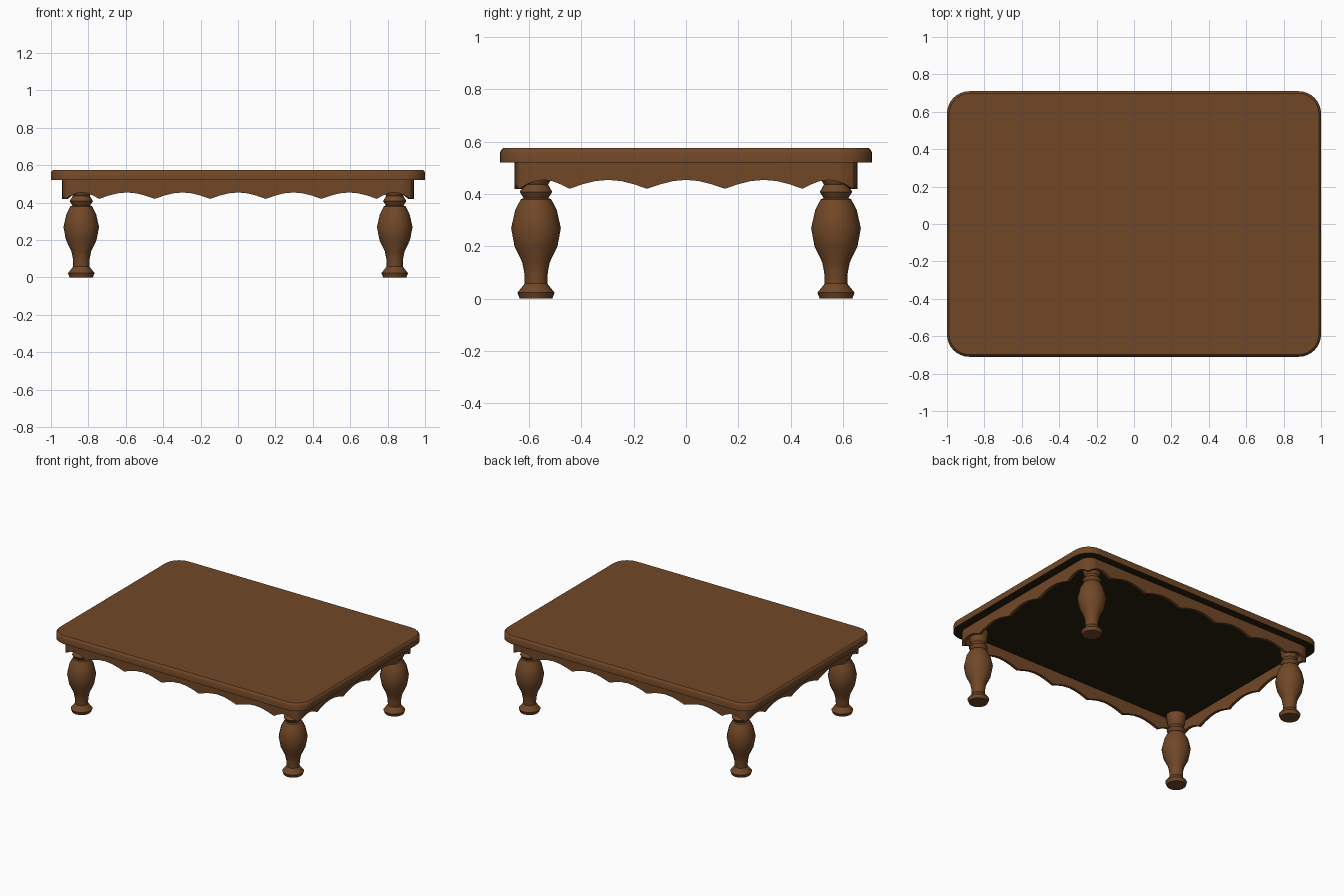
import bpy, bmesh, math

if "Cube" in bpy.data.objects:
    bpy.data.objects.remove(bpy.data.objects["Cube"])


def make_material(name, rgb):
    m = bpy.data.materials.new(name)
    m.diffuse_color = (*rgb, 1)
    m.use_nodes = True
    m.node_tree.nodes["Principled BSDF"].inputs["Base Color"].default_value = m.diffuse_color
    return m


wood = make_material("brown wood", (0.165, 0.064, 0.0205))
dark = make_material("dark underside", (0.022, 0.014, 0.004))


def finish(name, bm, mats, angle=30):
    bmesh.ops.recalc_face_normals(bm, faces=bm.faces)
    me = bpy.data.meshes.new(name)
    bm.to_mesh(me)
    bm.free()
    ob = bpy.data.objects.new(name, me)
    bpy.context.collection.objects.link(ob)
    for m in mats:
        me.materials.append(m)
    bpy.ops.object.select_all(action='DESELECT')
    ob.select_set(True)
    bpy.context.view_layer.objects.active = ob
    bpy.ops.object.shade_smooth_by_angle(angle=math.radians(angle))
    return ob


def rounded_rect(hx, hy, r, segs):
    pts = []
    for k, (sx, sy) in enumerate([(1, 1), (-1, 1), (-1, -1), (1, -1)]):
        for i in range(segs + 1):
            a = math.pi / 2 * (k + i / segs)
            pts.append((sx * (hx - r) + r * math.cos(a), sy * (hy - r) + r * math.sin(a)))
    return pts


def loft(bm, rings, closed=False):
    n = len(rings[0])
    pairs = list(zip(rings, rings[1:])) + ([(rings[-1], rings[0])] if closed else [])
    for a, b in pairs:
        for i in range(n):
            j = (i + 1) % n
            bm.faces.new((a[i], a[j], b[j], b[i]))


# Tabletop: rounded slab with a softened upper edge and dark underside
bm = bmesh.new()
rings = []
for z, d in [(0.521, 0), (0.559, 0), (0.568, 0.004), (0.575, 0.012)]:
    rings.append([bm.verts.new((x, y, z)) for x, y in rounded_rect(1 - d, 0.71 - d, 0.12 - d, 8)])
loft(bm, rings)
bm.faces.new(rings[-1])
bm.faces.new(rings[0])
bmesh.ops.recalc_face_normals(bm, faces=bm.faces)
for f in bm.faces:
    f.material_index = 1 if f.normal.z < -0.9 else 0
finish("tabletop", bm, [wood, dark])

# Apron: thin scalloped band following a rounded rectangle, cusps at the corners
HX, HY, R, THICK, PITCH = 0.94, 0.655, 0.06, 0.02, 0.297
LOW, RISE = 0.42, 0.034


def side_samples(half, count):
    """(distance from side centre, height) for one side, corner middle to corner middle."""
    end = half - R + R * math.pi / 4
    inner = count * PITCH / 2
    cusps = [-end] + [-inner + PITCH * i for i in range(count + 1)] + [end]
    out = []
    for a, b in zip(cusps, cusps[1:]):
        for i in range(6):
            out.append((a + (b - a) * i / 6, LOW + RISE * math.sin(math.pi * i / 6)))
    return out


def side_point(s, half, off, inset):
    """Point along a side facing -y, bending round its corners."""
    straight = half - R
    r = R - inset
    if abs(s) <= straight:
        return s, -(off - inset)
    a = (abs(s) - straight) / R
    return math.copysign(straight + r * math.sin(a), s), -(off - R) - r * math.cos(a)


bm = bmesh.new()
rings = [[], [], [], []]
for k in range(4):
    half, off, count = (HX, HY, 5) if k % 2 == 0 else (HY, HX, 3)
    c, sn = [(1, 0), (0, 1), (-1, 0), (0, -1)][k]
    for s, z in side_samples(half, count):
        for ring, inset, h in zip(rings, (0, 0, THICK, THICK), (0.523, z, z, 0.523)):
            x, y = side_point(s, half, off, inset)
            ring.append(bm.verts.new((c * x - sn * y, sn * x + c * y, h)))
loft(bm, rings, closed=True)
finish("scalloped_apron", bm, [wood])

# Turned legs: lathe profile (radius, height)
PROFILE = [(0.062, 0.0), (0.071, 0.023), (0.043, 0.058), (0.045, 0.10), (0.053, 0.14),
           (0.082, 0.20), (0.095, 0.27), (0.079, 0.34), (0.058, 0.38), (0.047, 0.384),
           (0.062, 0.408), (0.046, 0.436), (0.056, 0.452), (0.066, 0.523)]
SIDES = 16
for name, x, y in [("front_left_leg", -0.838, -0.573), ("front_right_leg", 0.838, -0.573),
                   ("back_left_leg", -0.838, 0.573), ("back_right_leg", 0.838, 0.573)]:
    bm = bmesh.new()
    rings = [[bm.verts.new((x + r * math.cos(math.tau * i / SIDES),
                            y + r * math.sin(math.tau * i / SIDES), z))
              for i in range(SIDES)] for r, z in PROFILE]
    loft(bm, rings)
    bm.faces.new(rings[0])
    bm.faces.new(rings[-1])
    finish(name, bm, [wood], 35)
